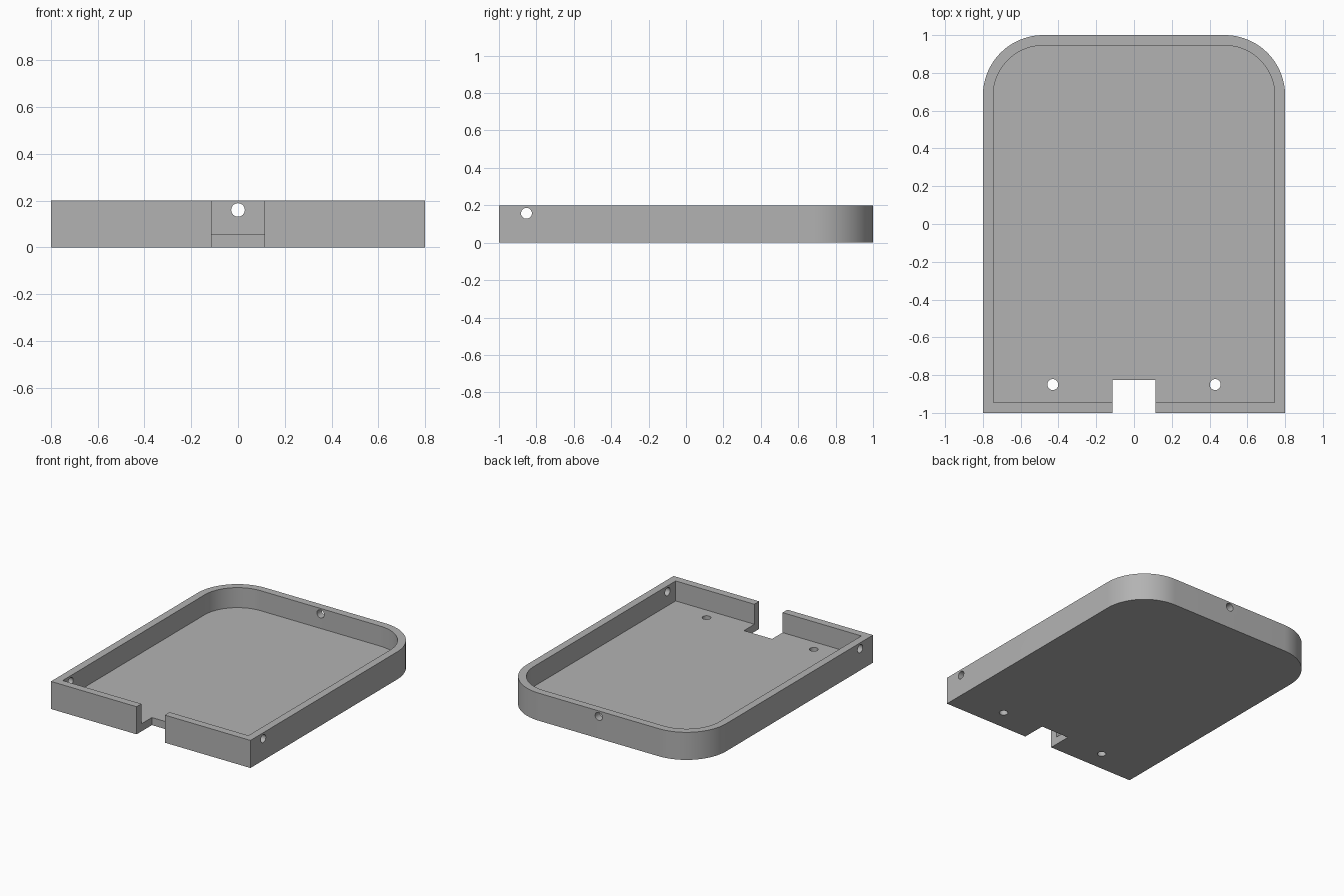
import bpy, bmesh, math
from mathutils import Matrix

# Remove the default cube
old = bpy.data.objects.get("Cube")
if old:
    bpy.data.objects.remove(old, do_unlink=True)

HALF_W, HALF_L, HEIGHT = 0.8, 1.0, 0.2
WALL, FLOOR, RADIUS = 0.055, 0.055, 0.32
HOLE_R = 0.029

grey = bpy.data.materials.new("plain grey")
grey.use_nodes = True
colour = (0.45, 0.45, 0.45, 1)
grey.diffuse_color = colour
grey.node_tree.nodes["Principled BSDF"].inputs["Base Color"].default_value = colour


def add_object(name, bm):
    mesh = bpy.data.meshes.new(name)
    bmesh.ops.recalc_face_normals(bm, faces=bm.faces)
    bm.to_mesh(mesh)
    bm.free()
    mesh.materials.append(grey)
    obj = bpy.data.objects.new(name, mesh)
    bpy.context.collection.objects.link(obj)
    return obj


def slab(name, inset, z0, z1, steps=24):
    """Plate with square front corners and rounded back corners."""
    w, l, r = HALF_W - inset, HALF_L - inset, RADIUS - inset
    points = [(-w, -l), (w, -l)]
    for side, start in ((1, 0), (-1, math.pi / 2)):
        for i in range(steps + 1):
            a = start + math.pi / 2 * i / steps
            points.append((side * (w - r) + r * math.cos(a), l - r + r * math.sin(a)))
    bm = bmesh.new()
    face = bm.faces.new([bm.verts.new((x, y, z0)) for x, y in points])
    ext = bmesh.ops.extrude_face_region(bm, geom=[face])
    bmesh.ops.translate(bm, vec=(0, 0, z1 - z0),
                        verts=[v for v in ext["geom"] if isinstance(v, bmesh.types.BMVert)])
    return add_object(name, bm)


def box(name, lo, hi):
    bm = bmesh.new()
    bmesh.ops.create_cube(bm, size=1)
    for v in bm.verts:
        v.co = [lo[i] if v.co[i] < 0 else hi[i] for i in range(3)]
    return add_object(name, bm)


def drill(name, centre, axis, depth=0.2):
    bm = bmesh.new()
    turn = {"X": Matrix.Rotation(math.pi / 2, 4, "Y"),
            "Y": Matrix.Rotation(math.pi / 2, 4, "X"),
            "Z": Matrix.Identity(4)}[axis]
    bmesh.ops.create_cone(bm, cap_ends=True, segments=32, radius1=HOLE_R, radius2=HOLE_R,
                          depth=depth, matrix=Matrix.Translation(centre) @ turn)
    return add_object(name, bm)


# Tray body, then the shapes cut from it
tray = slab("tray", 0, 0, HEIGHT)
cutters = [
    slab("cavity_cutter", WALL, FLOOR, HEIGHT + 0.1),
    box("front_notch_cutter", (-0.113, -1.1, -0.1), (0.113, -0.825, 0.3)),
    drill("back_hole_cutter", (0, HALF_L, 0.16), "Y"),
]
for side, word in ((1, "left"), (-1, "right")):
    cutters.append(drill(word + "_wall_hole_cutter", (side * HALF_W, -0.853, 0.157), "X"))
    cutters.append(drill(word + "_floor_hole_cutter", (side * 0.43, -0.85, 0.03), "Z"))

bpy.ops.object.select_all(action="DESELECT")
tray.select_set(True)
bpy.context.view_layer.objects.active = tray
for cutter in cutters:
    mod = tray.modifiers.new(cutter.name, "BOOLEAN")
    mod.operation, mod.solver, mod.object = "DIFFERENCE", "EXACT", cutter
    bpy.ops.object.modifier_apply(modifier=mod.name)
    bpy.data.objects.remove(cutter, do_unlink=True)

# Smooth the curved walls, keep the rims crisp
bpy.ops.object.shade_smooth_by_angle(angle=math.radians(30))
